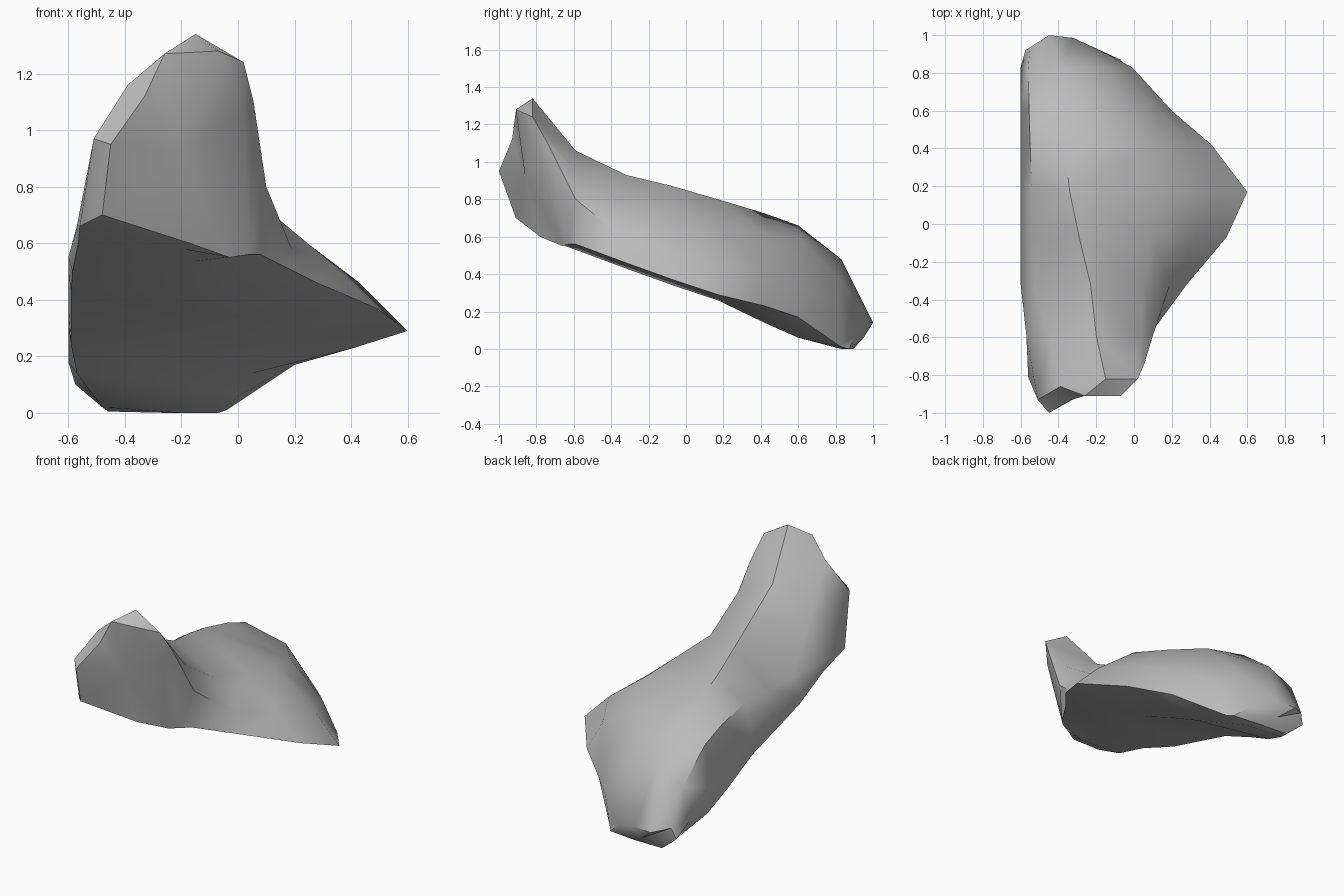
import bpy
import bmesh
import math

# Stone colour
stone = bpy.data.materials.new("stone grey")
stone.diffuse_color = (0.5, 0.5, 0.5, 1)

# Raised head: two slanted rings (x, y, z), bottom left, over the top, to bottom right and underside
HEAD = [
    [(-.48, -.91, .70), (-.45, -1.0, .95), (-.33, -.93, 1.12), (-.26, -.91, 1.27),
     (-.07, -.91, 1.28), (.02, -.80, 1.06), (-.03, -.66, .55), (-.17, -.78, .60)],
    [(-.56, -.81, .66), (-.51, -.93, .97), (-.39, -.86, 1.16), (-.15, -.82, 1.34),
     (.02, -.82, 1.24), (.055, -.74, 1.10), (.04, -.63, .56), (-.20, -.73, .58)],
]

# Sloping body: y position, then ring points (x, z) in the same order
BODY = [
    (-.59, [(-.565, .60), (-.57, .66), (-.45, .85), (-.20, 1.06), (.04, .95), (.10, .80), (.08, .56), (-.20, .53)]),
    (-.32, [(-.585, .50), (-.60, .55), (-.53, .65), (-.23, .93), (.05, .77), (.19, .58), (.28, .46), (-.10, .43)]),
    (-.07, [(-.59, .43), (-.60, .50), (-.54, .67), (-.29, .87), (.09, .73), (.33, .53), (.49, .37), (.00, .34)]),
    (.17, [(-.59, .36), (-.60, .45), (-.54, .68), (-.34, .80), (.14, .68), (.43, .46), (.60, .29), (.05, .26)]),
    (.42, [(-.59, .24), (-.60, .38), (-.55, .64), (-.37, .725), (.08, .61), (.30, .42), (.41, .23), (.05, .14)]),
    (.60, [(-.57, .14), (-.60, .31), (-.555, .58), (-.37, .66), (-.08, .60), (.14, .36), (.20, .17), (.00, .06)]),
    (.83, [(-.48, .02), (-.60, .18), (-.56, .40), (-.38, .48), (-.14, .36), (-.01, .19), (-.04, .01), (-.20, .00)]),
]

# Blunt tail rim
TAIL = [(-.46, .90, .005), (-.575, .92, .10), (-.55, .935, .17), (-.45, 1.0, .14),
        (-.32, .985, .14), (-.16, .91, .08), (-.07, .87, .00), (-.25, .89, .00)]
rings = HEAD + [[(x, y, z) for x, z in pts] for y, pts in BODY] + [TAIL]

# Skin the rings and close both ends with a fan
bm = bmesh.new()
loops = [[bm.verts.new(p) for p in ring] for ring in rings]
n = len(loops[0])
for a, b in zip(loops, loops[1:]):
    for i in range(n):
        j = (i + 1) % n
        bm.faces.new((a[i], a[j], b[j], b[i]))
for loop, tip in ((loops[0], (-.20, -.86, .92)), (loops[-1], (-.35, .95, .06))):
    centre = bm.verts.new(tip)
    for i in range(n):
        bm.faces.new((loop[i], loop[(i + 1) % n], centre))
bmesh.ops.triangulate(bm, faces=bm.faces[:], quad_method='SHORT_EDGE')
bmesh.ops.recalc_face_normals(bm, faces=bm.faces[:])

mesh = bpy.data.meshes.new("rock")
bm.to_mesh(mesh)
bm.free()
mesh.materials.append(stone)
rock = bpy.data.objects.new("rock", mesh)
bpy.context.collection.objects.link(rock)

# Smooth faces with crisp ridges
bpy.context.view_layer.objects.active = rock
rock.select_set(True)
bpy.ops.object.shade_smooth_by_angle(angle=math.radians(42))
